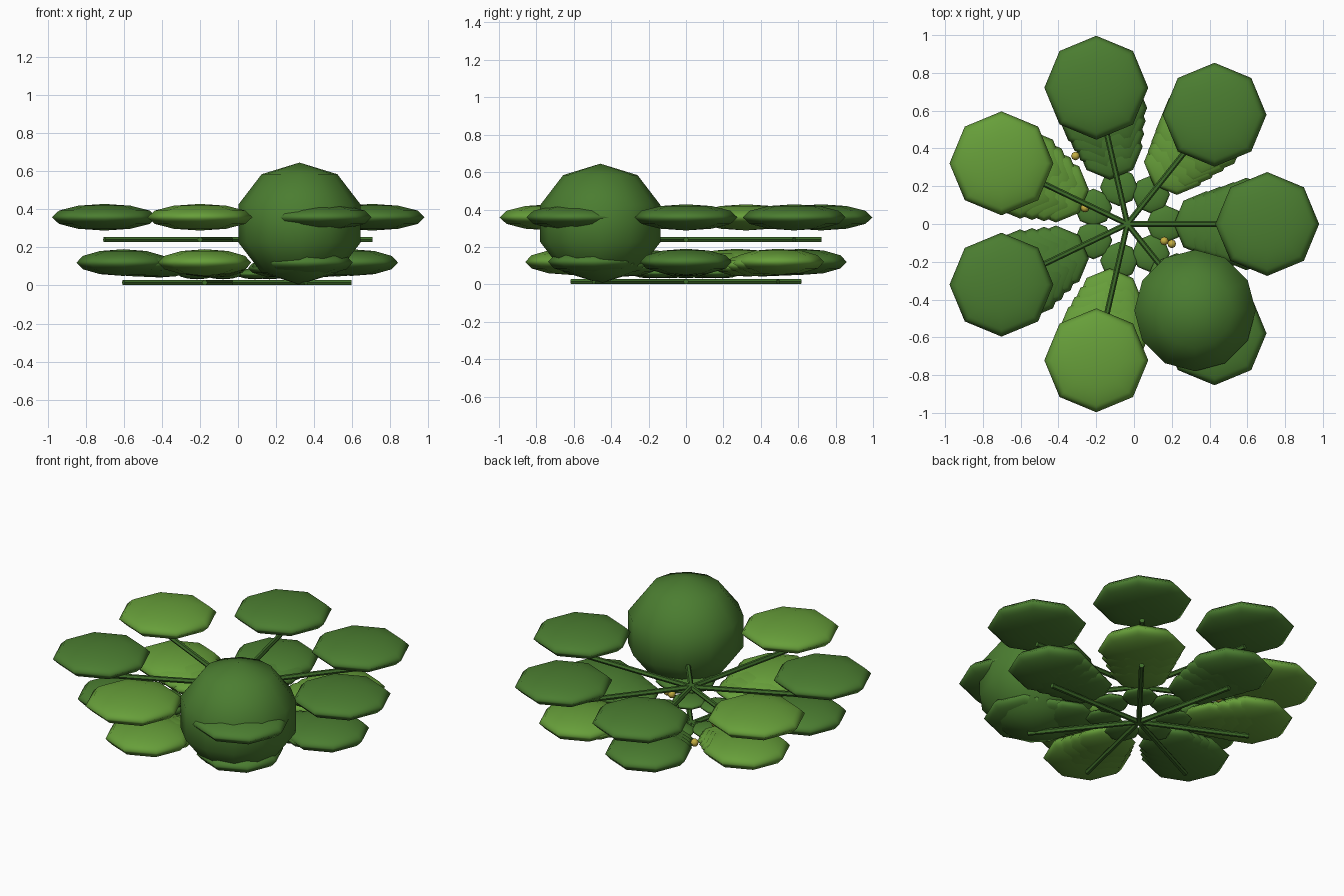
import bpy, math
from mathutils import Vector

if "Cube" in bpy.data.objects:
    bpy.data.objects.remove(bpy.data.objects["Cube"])

CX = -0.035          # hub offset of the spokes
SPOKES = 7


def material(name, rgb):
    m = bpy.data.materials.new(name)
    m.diffuse_color = (*rgb, 1)
    m.use_nodes = True
    m.node_tree.nodes["Principled BSDF"].inputs["Base Color"].default_value = m.diffuse_color
    return m


DARK = material("leaf green", (0.070, 0.205, 0.030))
LIGHT = material("light leaf green", (0.135, 0.345, 0.042))
STEM = material("stem green", (0.048, 0.150, 0.022))
YELLOW = material("yellow", (0.55, 0.42, 0.05))


def ball(name, loc, radius, height, mat, segments=8, rings=6):
    bpy.ops.mesh.primitive_uv_sphere_add(segments=segments, ring_count=rings, radius=1, location=loc)
    o = bpy.context.object
    o.name = name
    o.scale = (radius, radius, height)
    o.data.materials.append(mat)
    bpy.ops.object.shade_smooth()
    return o


def spoke_point(i, r, z):
    a = 2 * math.pi * i / SPOKES
    return Vector((CX + r * math.cos(a), r * math.sin(a), z))


def stalk(name, i, length, z):
    bpy.ops.mesh.primitive_cylinder_add(vertices=6, radius=0.015, depth=length,
                                        location=spoke_point(i, length / 2, z))
    o = bpy.context.object
    o.name = name
    o.rotation_euler = (0, math.pi / 2, 2 * math.pi * i / SPOKES)
    o.data.materials.append(STEM)
    bpy.ops.object.shade_smooth_by_angle(angle=math.radians(30))


for i in range(SPOKES):
    # upper tier: one stalk and one broad leaf pad
    stalk("upper_stalk", i, 0.74, 0.24)
    ball("upper_leaf", spoke_point(i, 0.74, 0.358), 0.275, 0.07,
         LIGHT if i in (3, 5) else DARK)
    # lower tier: stalk with pads shrinking and sinking toward the hub
    stalk("lower_stalk", i, 0.63, 0.015)
    for r in (0.20, 0.42, 0.49, 0.56, 0.63):
        radius = 0.245 - (0.63 - r) * 0.337
        s = radius / 0.245
        mat = LIGHT if i in (1, 3, 5) and r > 0.3 else DARK
        ball("lower_leaf", spoke_point(i, r, 0.02 + 0.10 * s), radius, 0.07 * s, mat)

# large round bulb resting on one spoke
ball("round_bulb", (0.323, -0.458, 0.325), 0.338, 0.32, DARK, 12, 5)

# small beads between the leaves
for x, y in ((0.16, -0.09), (0.20, -0.105), (-0.31, 0.36), (-0.26, 0.085)):
    ball("bead", (x, y, 0.11), 0.023, 0.023, YELLOW)
